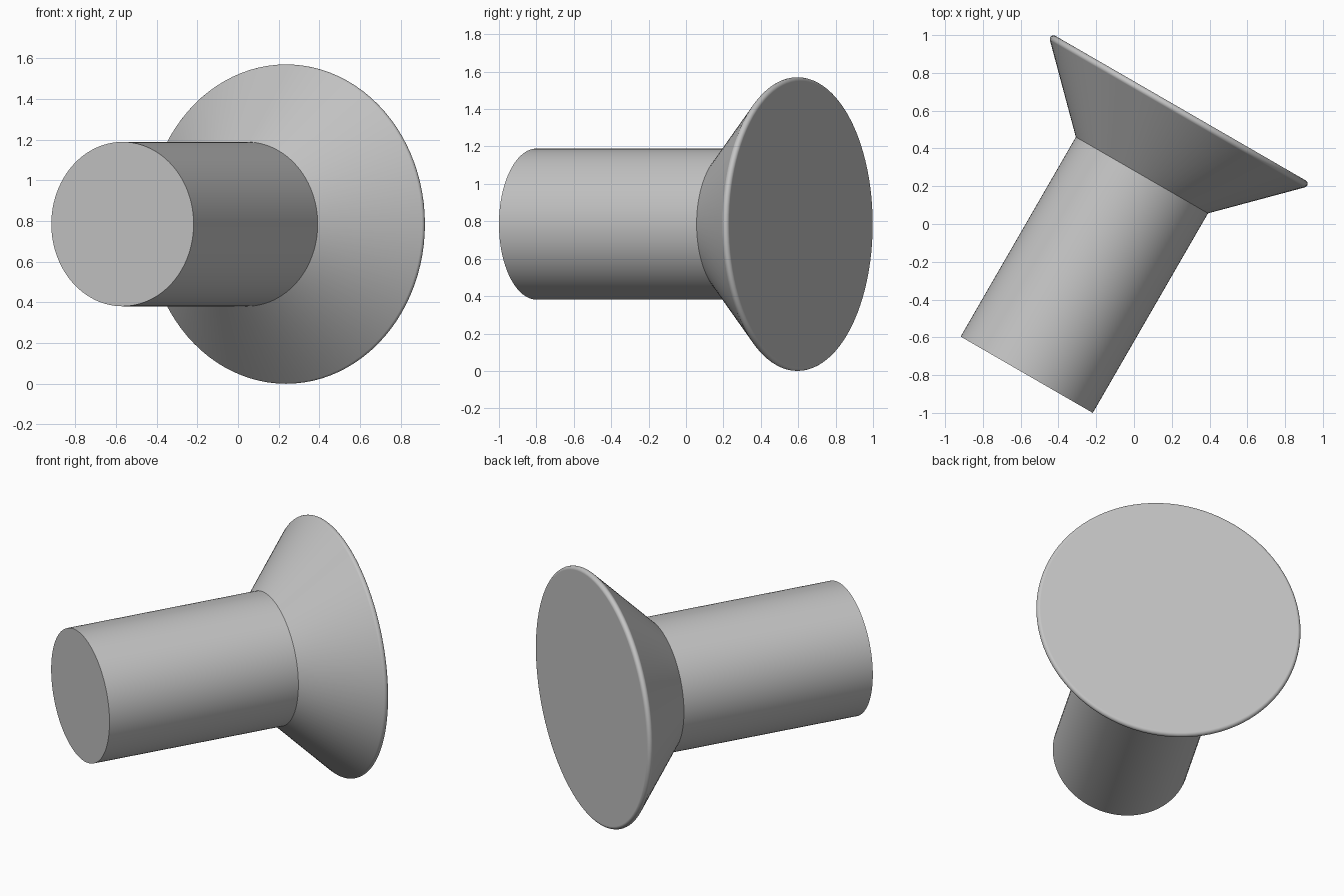
import bpy, bmesh, math
from mathutils import Vector, Matrix

SEGMENTS = 96
AXIS = Vector((math.sin(math.radians(30)), math.cos(math.radians(30)), 0))
START = Vector((-0.568, -0.798, 0.785))   # centre of the free shank end
SHANK_R, SHANK_LEN = 0.404, 1.22
RIM_R, FILLET = 0.785, 0.02

cube = bpy.data.objects.get("Cube")
if cube:
    bpy.data.objects.remove(cube, do_unlink=True)

grey = bpy.data.materials.new("plain grey")
grey.use_nodes = True
colour = (0.55, 0.55, 0.55, 1)
grey.diffuse_color = colour
grey.node_tree.nodes["Principled BSDF"].inputs["Base Color"].default_value = colour


def revolve(name, profile, cap_first, cap_last):
    """Turn a (radius, height) profile about the slanted axis."""
    bm = bmesh.new()
    rings = []
    for r, h in profile:
        rings.append([bm.verts.new((r * math.cos(a), r * math.sin(a), h))
                      for a in (math.tau * i / SEGMENTS for i in range(SEGMENTS))])
    for low, high in zip(rings, rings[1:]):
        for i in range(SEGMENTS):
            j = (i + 1) % SEGMENTS
            bm.faces.new((low[i], low[j], high[j], high[i]))
    if cap_first:
        bm.faces.new(rings[0][::-1])
    if cap_last:
        bm.faces.new(rings[-1])
    turn = AXIS.to_track_quat('Z', 'Y').to_matrix().to_4x4()
    bm.transform(Matrix.Translation(START) @ turn)
    mesh = bpy.data.meshes.new(name)
    bm.to_mesh(mesh)
    bm.free()
    mesh.materials.append(grey)
    obj = bpy.data.objects.new(name, mesh)
    bpy.context.collection.objects.link(obj)
    bpy.ops.object.select_all(action='DESELECT')
    obj.select_set(True)
    bpy.context.view_layer.objects.active = obj
    bpy.ops.object.shade_smooth_by_angle(angle=math.radians(30))
    # Keep the broad faces clean beside the small rounded rim
    normals = obj.modifiers.new("clean_normals", 'WEIGHTED_NORMAL')
    normals.keep_sharp = True
    return obj


# Straight round shank
revolve("shank", [(SHANK_R, 0), (SHANK_R, SHANK_LEN)], True, False)

# Countersunk head: 45 degree cone, rounded rim, flat face
rim_centre_r = RIM_R - FILLET
rim_centre_h = SHANK_LEN + rim_centre_r - SHANK_R + FILLET * math.sqrt(2)
head = [(SHANK_R, SHANK_LEN)]
for step in range(11):
    a = math.radians(-45 + 135 * step / 10)
    head.append((rim_centre_r + FILLET * math.cos(a),
                 rim_centre_h + FILLET * math.sin(a)))
revolve("countersunk_head", head, False, True)
